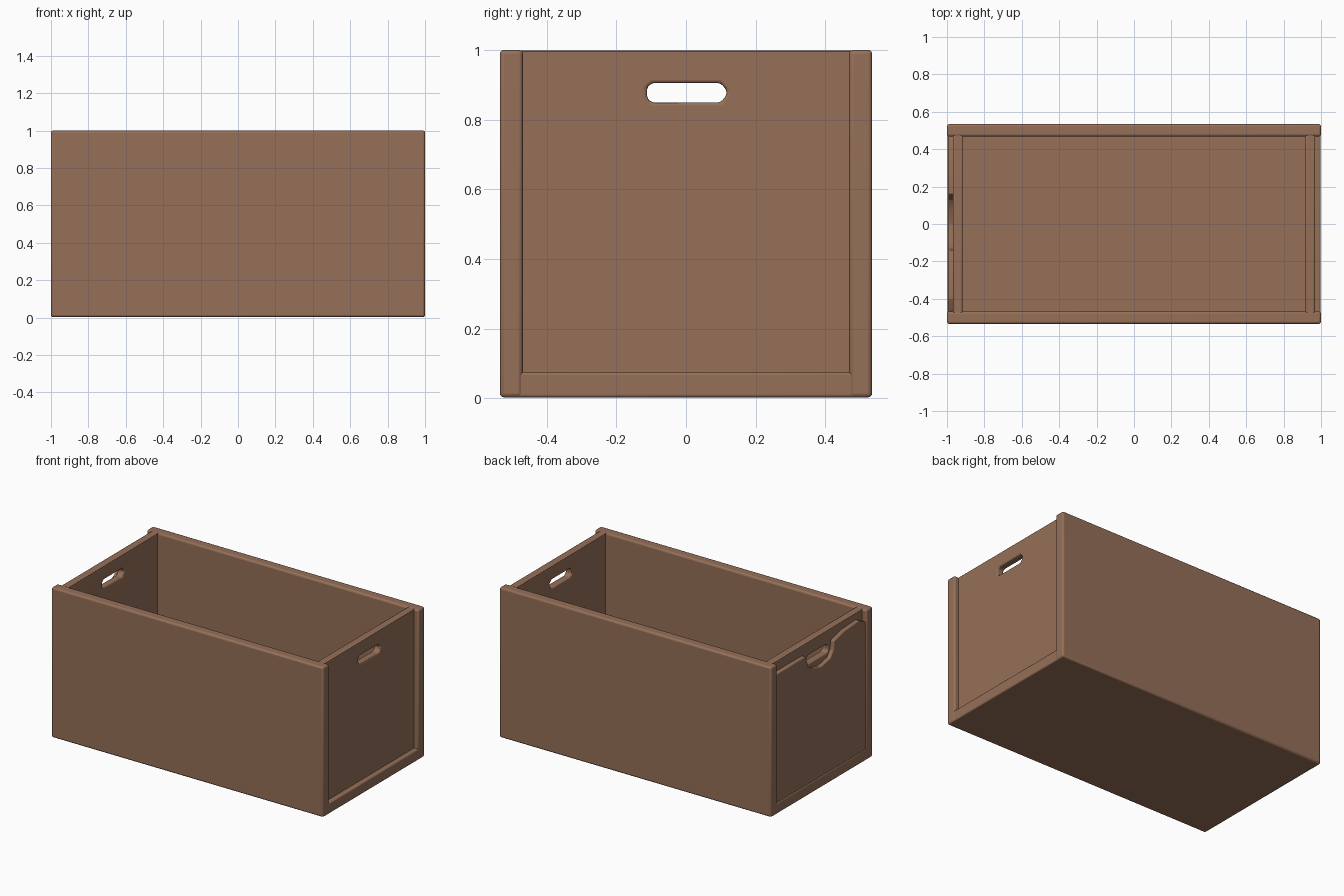
import bpy, bmesh, math

if "Cube" in bpy.data.objects:
    bpy.data.objects.remove(bpy.data.objects["Cube"])

wood = bpy.data.materials.new("warm brown wood")
wood.diffuse_color = (0.300, 0.160, 0.098, 1)
wood.use_nodes = True
wood.node_tree.nodes["Principled BSDF"].inputs["Base Color"].default_value = wood.diffuse_color


def finish(ob, bevel):
    ob.data.materials.clear()
    ob.data.materials.append(wood)
    if bevel:
        m = ob.modifiers.new("soft_edges", 'BEVEL')
        m.width = bevel
        m.segments = 3
        m.limit_method = 'ANGLE'
        m.angle_limit = math.radians(25)
    bpy.ops.object.select_all(action='DESELECT')
    ob.select_set(True)
    bpy.context.view_layer.objects.active = ob
    bpy.ops.object.shade_smooth_by_angle(angle=math.radians(40))


def prism(name, outline, x0, x1):
    """Extrude a (y, z) outline from x0 to x1."""
    bm = bmesh.new()
    f = bm.faces.new([bm.verts.new((x0, y, z)) for y, z in outline])
    r = bmesh.ops.extrude_face_region(bm, geom=[f])
    for v in r["geom"]:
        if isinstance(v, bmesh.types.BMVert):
            v.co.x = x1
    bmesh.ops.recalc_face_normals(bm, faces=bm.faces)
    me = bpy.data.meshes.new(name)
    bm.to_mesh(me)
    bm.free()
    ob = bpy.data.objects.new(name, me)
    bpy.context.collection.objects.link(ob)
    return ob


def rect(y0, y1, z0, z1):
    return [(y0, z0), (y1, z0), (y1, z1), (y0, z1)]


# Long side boards, running past the recessed ends
for name, s in (("front_board", -1), ("back_board", 1)):
    y = sorted((s * 0.468, s * 0.534))
    finish(prism(name, rect(y[0], y[1], 0.003, 1.0), -1, 1), 0.012)

# Floor, reaching both ends as a lip under the end panels
finish(prism("floor", rect(-0.525, 0.525, 0.003, 0.075), -0.998, 0.998), 0.008)

# Handle slot with chamfered ends
slot = [(-0.112, 0.862), (-0.098, 0.849), (0.098, 0.849), (0.116, 0.868),
        (0.116, 0.886), (0.098, 0.905), (-0.098, 0.905), (-0.112, 0.892)]
cutter = prism("handle_cutter", slot, -1.2, 1.2)
cutter.hide_render = True
cutter.hide_set(True)

# End panels, set back from the ends of the side boards
for name, s in (("left_end_panel", -1), ("right_end_panel", 1)):
    ob = prism(name, rect(-0.49, 0.49, 0.03, 0.998), s * 0.918, s * 0.967)
    b = ob.modifiers.new("handle_slot", 'BOOLEAN')
    b.operation = 'DIFFERENCE'
    b.object = cutter
    b.solver = 'EXACT'
    finish(ob, 0.009)

# Outer skin filling the left recess, notched around the handle
skin = [(-0.50, 0.02), (0.50, 0.02), (0.50, 0.91), (0.45, 0.93), (0.16, 0.93),
        (0.13, 0.85), (0.08, 0.82), (0.0, 0.80), (-0.10, 0.82), (-0.13, 0.86),
        (-0.14, 0.92), (-0.24, 0.945), (-0.40, 0.955), (-0.47, 0.92), (-0.50, 0.87)]
finish(prism("left_end_skin", skin, -0.96, -0.993), 0.006)
